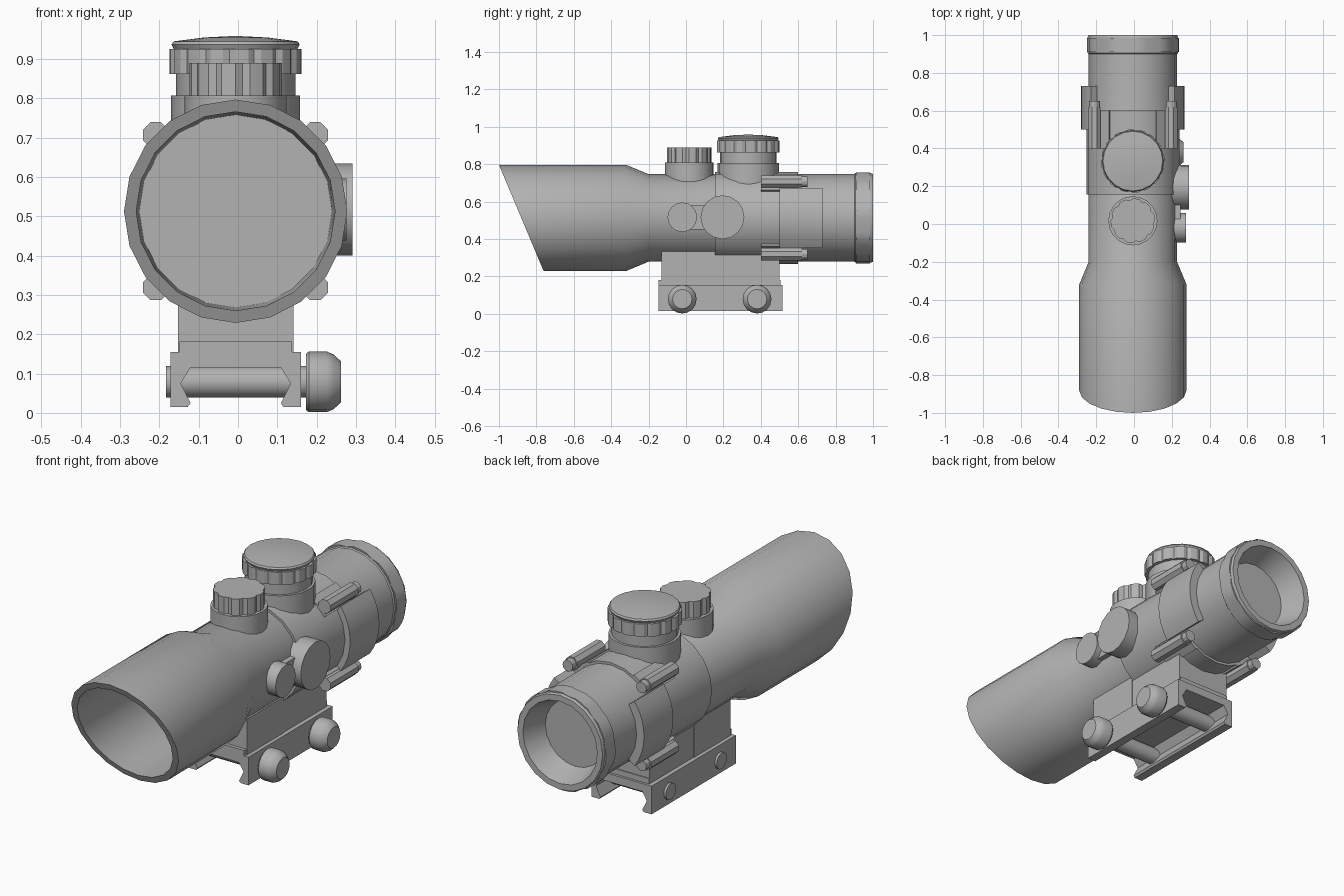
import bpy, bmesh
from math import sin, cos, pi, radians

cube = bpy.data.objects.get("Cube")
if cube:
    bpy.data.objects.remove(cube, do_unlink=True)

grey = bpy.data.materials.new("mid grey")
grey.use_nodes = True
tone = (0.45, 0.45, 0.45, 1)
grey.diffuse_color = tone
grey.node_tree.nodes["Principled BSDF"].inputs["Base Color"].default_value = tone

CX, CZ = -0.006, 0.513      # optical axis
parts = []


def finish(name, bm):
    bmesh.ops.remove_doubles(bm, verts=bm.verts, dist=1e-5)
    bmesh.ops.recalc_face_normals(bm, faces=bm.faces)
    mesh = bpy.data.meshes.new(name)
    bm.to_mesh(mesh)
    bm.free()
    mesh.materials.append(grey)
    ob = bpy.data.objects.new(name, mesh)
    bpy.context.collection.objects.link(ob)
    parts.append(ob)
    return ob


def lathe(name, profile, origin, axis, sides=20, notch=1.0, turn=0.0):
    """Revolve (radius, distance) points; notch < 1 cuts grip flutes."""
    bm = bmesh.new()
    rings = []
    for r, t in profile:
        ring = []
        for i in range(sides):
            a = 2 * pi * i / sides + turn
            k = r * (notch if i % 4 == 3 else 1)
            u, v = k * cos(a), k * sin(a)
            p = {"X": (t, u, v), "Y": (u, t, v), "Z": (u, v, t)}[axis]
            ring.append(bm.verts.new([c + o for c, o in zip(p, origin)]))
        rings.append(ring)
    pairs = list(zip(rings, rings[1:]))
    if profile[0][0] > 0:
        pairs.append((rings[-1], rings[0]))
    for a, b in pairs:
        for i in range(sides):
            j = (i + 1) % sides
            bm.faces.new((a[i], a[j], b[j], b[i]))
    bmesh.ops.dissolve_degenerate(bm, dist=1e-6, edges=bm.edges)
    return finish(name, bm)


def rod(name, r, start, end, origin, axis, **kw):
    return lathe(name, [(0, start), (r, start), (r, end), (0, end)], origin, axis, **kw)


def extrude(name, outline, y0, y1):
    """Extrude an (x, z) outline along y."""
    bm = bmesh.new()
    a, b = ([bm.verts.new((x, y, z)) for x, z in outline] for y in (y0, y1))
    bm.faces.new(a)
    bm.faces.new(b)
    n = len(a)
    for i in range(n):
        j = (i + 1) % n
        bm.faces.new((a[i], a[j], b[j], b[i]))
    return finish(name, bm)


def block(name, half, z0, z1, y0, y1):
    return extrude(name, [(CX - half, z0), (CX + half, z0),
                          (CX + half, z1), (CX - half, z1)], y0, y1)


# Main tube with hood, slanted mouth, recessed lenses and eyepiece
tube = lathe("scope_tube", [
    (0, -0.3), (0.245, -0.3), (0.253, -1), (0.284, -1), (0.284, -0.32),
    (0.234, -0.2), (0.234, 0.9), (0.239, 0.905), (0.239, 0.99), (0.235, 1),
    (0.205, 1), (0.165, 0.88), (0, 0.88)], (CX, 0, CZ), "Y")
for v in tube.data.vertices:
    if v.co.y < -0.9:
        v.co.y = -1 + (CZ + 0.284 - v.co.z) * 0.42

# Raised grip ring and middle band
lathe("eyepiece_ring", [(0.22, 0.91), (0.244, 0.91), (0.244, 0.985), (0.22, 0.985)],
      (CX, 0, CZ), "Y", sides=40, notch=0.97)
lathe("middle_band", [(0.2, 0.155), (0.246, 0.155), (0.246, 0.6), (0.2, 0.6)],
      (CX, 0, CZ), "Y")

# Front adjustment turret
front = (CX, 0.017, 0)
rod("front_turret_base", 0.13, 0.6, 0.808, front, "Z")
rod("front_turret_knob", 0.118, 0.8, 0.89, front, "Z", sides=40, notch=0.92)

# Rear adjustment turret with grip ring and domed cap
rear = (CX, 0.333, 0)
block("turret_saddle", 0.15, 0.6, 0.706, 0.165, 0.5)
rod("rear_turret_base", 0.164, 0.6, 0.807, rear, "Z")
rod("rear_turret_neck", 0.152, 0.8, 0.87, rear, "Z")
rod("rear_turret_grip", 0.168, 0.862, 0.926, rear, "Z", sides=64, notch=0.95)
lathe("rear_turret_cap", [(0, 0.92), (0.155, 0.92), (0.163, 0.937), (0.158, 0.945),
                          (0.08, 0.955), (0, 0.959)], rear, "Z")

# Side knobs and the link between them
lathe("side_knob_large", [(0, 0.1), (0.112, 0.1), (0.117, 0.25), (0.117, 0.291),
                          (0, 0.291)], (0, 0.195, 0.517), "X", sides=16)
rod("side_knob_small", 0.079, 0.1, 0.276, (0, -0.02, 0.517), "X", sides=16)
extrude("side_link", [(0.15, 0.45), (0.245, 0.45), (0.245, 0.58), (0.15, 0.58)], 0.0, 0.16)

# Side covers hugging the tube, each held by an upper and a lower hinge rod
for side, label in ((1, "left"), (-1, "right")):
    angles = [radians(-36 + 9 * i) for i in range(9)]
    arc = [(0.274, a) for a in angles] + [(0.225, a) for a in reversed(angles)]
    extrude(label + "_cover", [(CX + side * r * cos(a), CZ + r * sin(a)) for r, a in arc],
            0.5, 0.73)
    for up, level in ((1, "upper"), (-1, "lower")):
        at = (CX + side * 0.203, 0, CZ + up * 0.194)
        rod(f"{label}_{level}_hinge", 0.035, 0.4, 0.62, at, "Y", sides=8, turn=pi / 8)
        rod(f"{label}_{level}_hinge_pin", 0.028, 0.6, 0.65, at, "Y", sides=12)
        flange = [(0.252, 50), (0.252, 60), (0.22, 60), (0.22, 35), (0.262, 35)]
        extrude(f"{label}_{level}_flange",
                [(CX + side * r * cos(radians(d)), CZ + up * r * sin(radians(d)))
                 for r, d in flange], 0.4, 0.6)

# Mount: two pillar blocks, a flange and a dovetail rail clamp
block("mount_front_block", 0.147, 0.15, 0.36, -0.13, 0.155)
block("mount_rear_block", 0.144, 0.15, 0.36, 0.155, 0.5)
block("mount_flange", 0.143, 0.15, 0.182, -0.147, 0.505)
half = [(0.166, 0.155), (0.166, 0.015), (0.122, 0.015), (0.115, 0.025),
        (0.14, 0.075), (0.115, 0.115)]
clamp = [(CX + x, z) for x, z in half] + [(CX - x, z) for x, z in reversed(half)]
extrude("rail_clamp", clamp, -0.147, 0.517)

# Cross bolts with rounded thumb knobs
for y, label in ((-0.02, "front"), (0.38, "rear")):
    at = (0, y, 0.079)
    rod(label + "_bolt", 0.04, -0.183, 0.18, at, "X", sides=16)
    lathe(label + "_bolt_knob", [(0, 0.173), (0.072, 0.173), (0.077, 0.18), (0.077, 0.226),
                                 (0.07, 0.243), (0.052, 0.262), (0, 0.262)], at, "X", sides=16)

# Smooth the round surfaces while keeping crisp edges
bpy.ops.object.select_all(action="DESELECT")
for ob in parts:
    ob.select_set(True)
bpy.context.view_layer.objects.active = parts[0]
bpy.ops.object.shade_smooth_by_angle(angle=radians(28))
